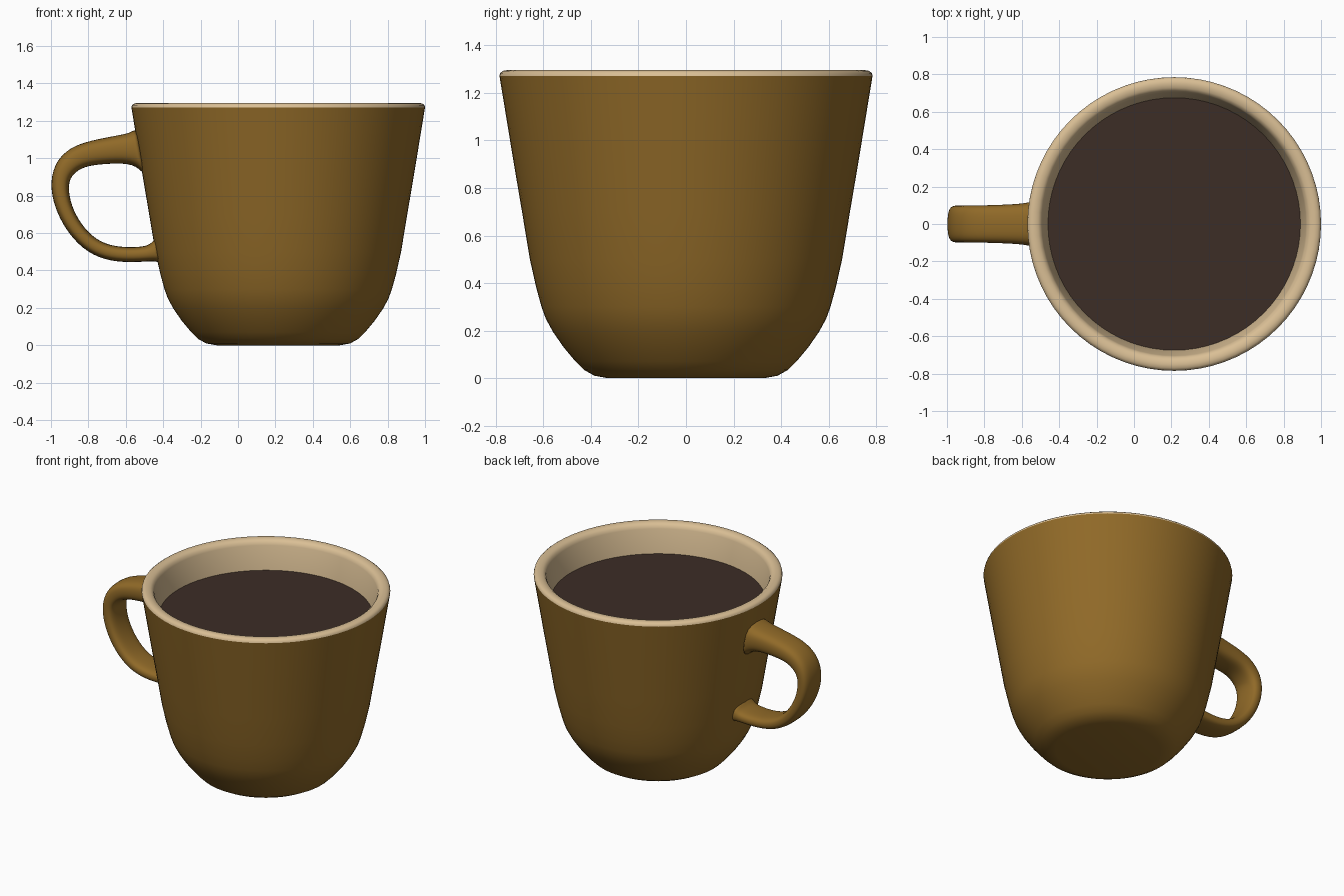
import bpy
import bmesh
import math
from mathutils import Vector

default_cube = bpy.data.objects.get("Cube")
if default_cube:
    bpy.data.objects.remove(default_cube, do_unlink=True)

CENTRE_X = 0.215
SEGMENTS = 72


def make_material(name, colour):
    material = bpy.data.materials.new(name)
    material.use_nodes = True
    rgba = (*colour, 1)
    material.diffuse_color = rgba
    material.node_tree.nodes["Principled BSDF"].inputs["Base Color"].default_value = rgba
    return material


def add_object(name, bm, material, angle):
    bmesh.ops.recalc_face_normals(bm, faces=bm.faces)
    mesh = bpy.data.meshes.new(name)
    bm.to_mesh(mesh)
    bm.free()
    mesh.materials.append(material)
    obj = bpy.data.objects.new(name, mesh)
    bpy.context.collection.objects.link(obj)
    bpy.ops.object.select_all(action="DESELECT")
    obj.select_set(True)
    bpy.context.view_layer.objects.active = obj
    bpy.ops.object.shade_smooth_by_angle(angle=math.radians(angle))
    return obj


def lathe(name, profile, material):
    """Turn a (radius, height) profile around the upright axis of the cup."""
    bm = bmesh.new()
    verts = [bm.verts.new((radius, 0, height)) for radius, height in profile]
    edges = [bm.edges.new(pair) for pair in zip(verts, verts[1:])]
    bmesh.ops.spin(bm, geom=verts + edges, cent=(0, 0, 0), axis=(0, 0, 1),
                   angle=math.tau, steps=SEGMENTS, use_duplicate=False)
    bmesh.ops.remove_doubles(bm, verts=bm.verts, dist=0.0005)
    bmesh.ops.translate(bm, verts=bm.verts, vec=(CENTRE_X, 0, 0))
    return add_object(name, bm, material, 50)


def sweep(name, stations, sides, material):
    """Loft rounded sections between outer and inner edge points of a strap."""
    bm = bmesh.new()
    rings = []
    for outer_x, outer_z, inner_x, inner_z, half_width in stations:
        outer = Vector((outer_x, 0, outer_z))
        inner = Vector((inner_x, 0, inner_z))
        middle, reach = (outer + inner) / 2, (outer - inner) / 2
        ring = []
        for i in range(sides):
            angle = math.tau * i / sides
            c, s = math.cos(angle), math.sin(angle)
            across = math.copysign(abs(c) ** 0.7, c)
            side = math.copysign(abs(s) ** 0.7, s)
            ring.append(bm.verts.new(middle + reach * across
                                     + Vector((0, half_width * side, 0))))
        rings.append(ring)
    for first, second in zip(rings, rings[1:]):
        for i in range(sides):
            j = (i + 1) % sides
            bm.faces.new((first[i], first[j], second[j], second[i]))
    bm.faces.new(rings[0])
    bm.faces.new(rings[-1])
    obj = add_object(name, bm, material, 180)
    smooth = obj.modifiers.new("Smooth", "SUBSURF")
    smooth.levels = smooth.render_levels = 2
    return obj


brown = make_material("brown glaze", (0.28, 0.143, 0.021))
cream = make_material("cream glaze", (0.70, 0.52, 0.30))
dark = make_material("dark coffee", (0.046, 0.026, 0.019))

# Outer wall and base
lathe("cup_body", [
    (0, 0), (0.33, 0), (0.385, 0.01), (0.43, 0.035), (0.465, 0.07),
    (0.515, 0.13), (0.56, 0.195), (0.59, 0.25), (0.608, 0.30),
    (0.63, 0.38), (0.657, 0.5), (0.69, 0.7), (0.724, 0.9), (0.785, 1.272),
], brown)

# Rounded lip and inner wall
lathe("cup_lining", [
    (0.785, 1.272), (0.782, 1.284), (0.77, 1.293), (0.752, 1.296),
    (0.728, 1.292), (0.712, 1.28), (0.704, 1.26), (0.675, 1.10),
    (0.61, 0.7), (0.54, 0.33), (0.4, 0.12), (0, 0.08),
], cream)

# Drink surface
lathe("coffee", [(0, 1.10), (0.676, 1.10)], dark)

# Handle, flared where it joins the wall
sweep("handle", [
    (-0.535, 1.17, -0.49, 0.89, 0.13),
    (-0.57, 1.14, -0.53, 0.95, 0.12),
    (-0.62, 1.127, -0.60, 0.975, 0.108),
    (-0.79, 1.097, -0.76, 0.966, 0.102),
    (-0.90, 1.058, -0.84, 0.948, 0.1),
    (-0.975, 0.985, -0.89, 0.905, 0.1),
    (-1.004, 0.88, -0.907, 0.86, 0.1),
    (-0.992, 0.77, -0.898, 0.77, 0.1),
    (-0.94, 0.645, -0.857, 0.675, 0.1),
    (-0.855, 0.535, -0.79, 0.59, 0.1),
    (-0.75, 0.465, -0.71, 0.54, 0.1),
    (-0.62, 0.441, -0.61, 0.523, 0.1),
    (-0.49, 0.447, -0.50, 0.527, 0.104),
    (-0.44, 0.45, -0.463, 0.545, 0.11),
    (-0.41, 0.435, -0.435, 0.585, 0.12),
], 16, brown)
